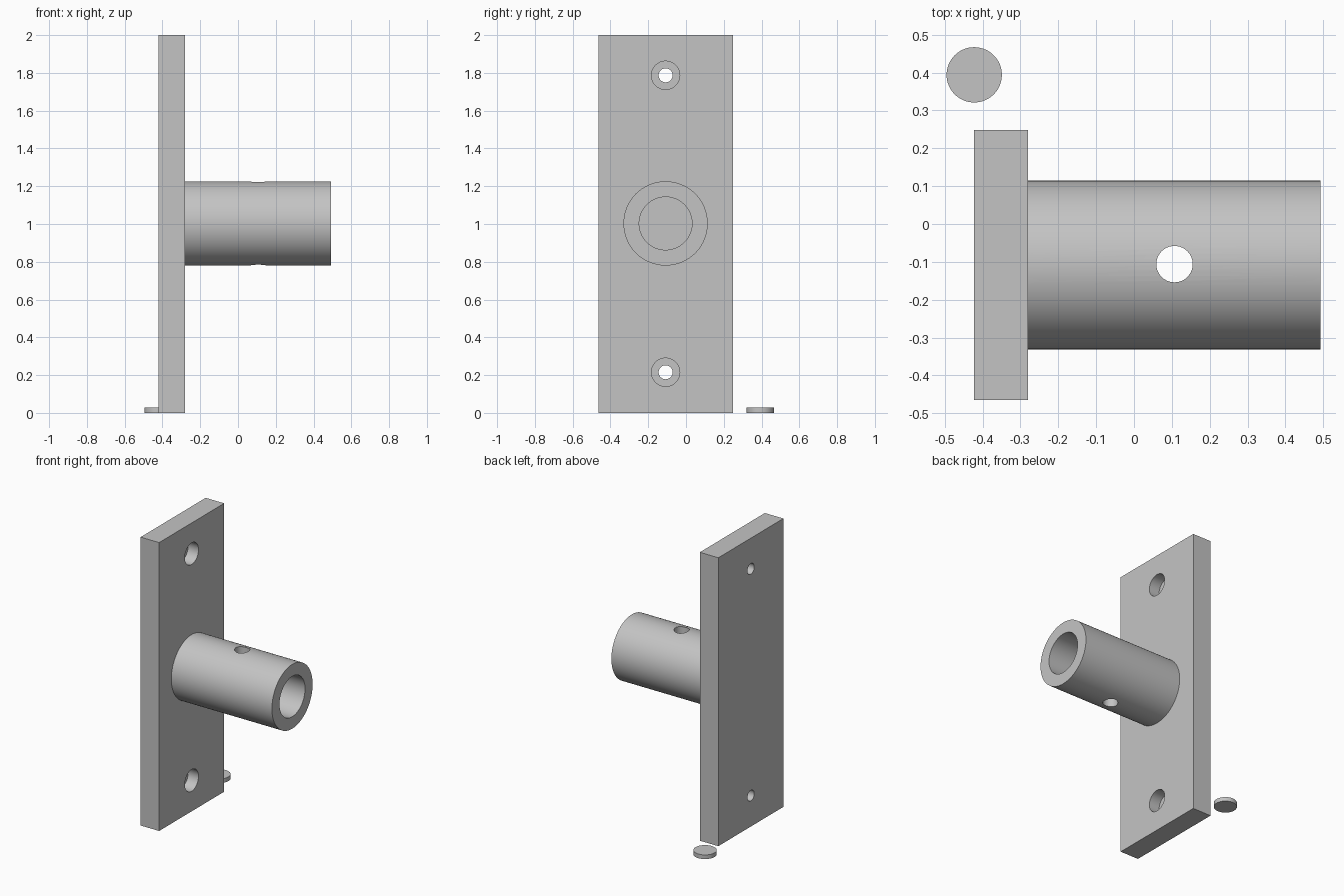
import bpy
from math import pi, radians

if "Cube" in bpy.data.objects:
    bpy.data.objects.remove(bpy.data.objects["Cube"], do_unlink=True)

STEEL = (0.55, 0.55, 0.55, 1.0)
steel = bpy.data.materials.new("steel_grey")
steel.use_nodes = True
steel.diffuse_color = STEEL
steel.node_tree.nodes["Principled BSDF"].inputs["Base Color"].default_value = STEEL

AXIS_Y, AXIS_Z = -0.108, 1.003
PLATE_BACK, PLATE_FRONT, TUBE_END = -0.422, -0.28, 0.492


def rod(name, radius, start, end, y, z, sides=96):
    """Solid cylinder along x."""
    bpy.ops.mesh.primitive_cylinder_add(
        vertices=sides, radius=radius, depth=end - start,
        location=((start + end) / 2, y, z), rotation=(0, pi / 2, 0))
    obj = bpy.context.object
    obj.name = name
    obj.data.materials.append(steel)
    return obj


def cut(target, cutter):
    """Subtract a cutter, bake the result and drop the cutter."""
    cutter.hide_render = True
    mod = target.modifiers.new("cut", "BOOLEAN")
    mod.operation = "DIFFERENCE"
    mod.solver = "EXACT"
    mod.object = cutter
    bpy.ops.object.select_all(action="DESELECT")
    target.select_set(True)
    bpy.context.view_layer.objects.active = target
    bpy.ops.object.modifier_apply(modifier=mod.name)
    bpy.data.objects.remove(cutter, do_unlink=True)


def smooth(obj):
    bpy.ops.object.select_all(action="DESELECT")
    obj.select_set(True)
    bpy.context.view_layer.objects.active = obj
    bpy.ops.object.shade_smooth_by_angle(angle=radians(30))


# Mounting plate with two counterbored screw holes
bpy.ops.mesh.primitive_cube_add(
    size=1, location=((PLATE_BACK + PLATE_FRONT) / 2, AXIS_Y, 1))
plate = bpy.context.object
plate.name = "mounting_plate"
plate.scale = (PLATE_FRONT - PLATE_BACK, 0.713, 2)
bpy.ops.object.transform_apply(location=False, rotation=False, scale=True)
plate.data.materials.append(steel)
for z in (0.215, 1.787):
    cut(plate, rod("screw_cutter", 0.037, PLATE_BACK - 0.1, PLATE_FRONT + 0.1, AXIS_Y, z, 64))
    cut(plate, rod("counterbore_cutter", 0.075, PLATE_FRONT - 0.08, PLATE_FRONT + 0.1, AXIS_Y, z, 64))

# Socket tube with a blind bore and a vertical pin hole
tube = rod("socket_tube", 0.223, PLATE_FRONT, TUBE_END, AXIS_Y, AXIS_Z)
cut(tube, rod("bore_cutter", 0.14, PLATE_FRONT - 0.1, TUBE_END + 0.1, AXIS_Y, AXIS_Z))
bpy.ops.mesh.primitive_cylinder_add(
    vertices=64, radius=0.048, depth=1, location=(0.107, AXIS_Y + 0.002, AXIS_Z))
cut(tube, bpy.context.object)

# Loose cover plug for a screw hole
bpy.ops.mesh.primitive_cylinder_add(
    vertices=64, radius=0.073, depth=0.029, location=(-0.422, 0.394, 0.0145))
plug = bpy.context.object
plug.name = "cover_plug"
plug.data.materials.append(steel)

for part in (plate, tube, plug):
    smooth(part)
